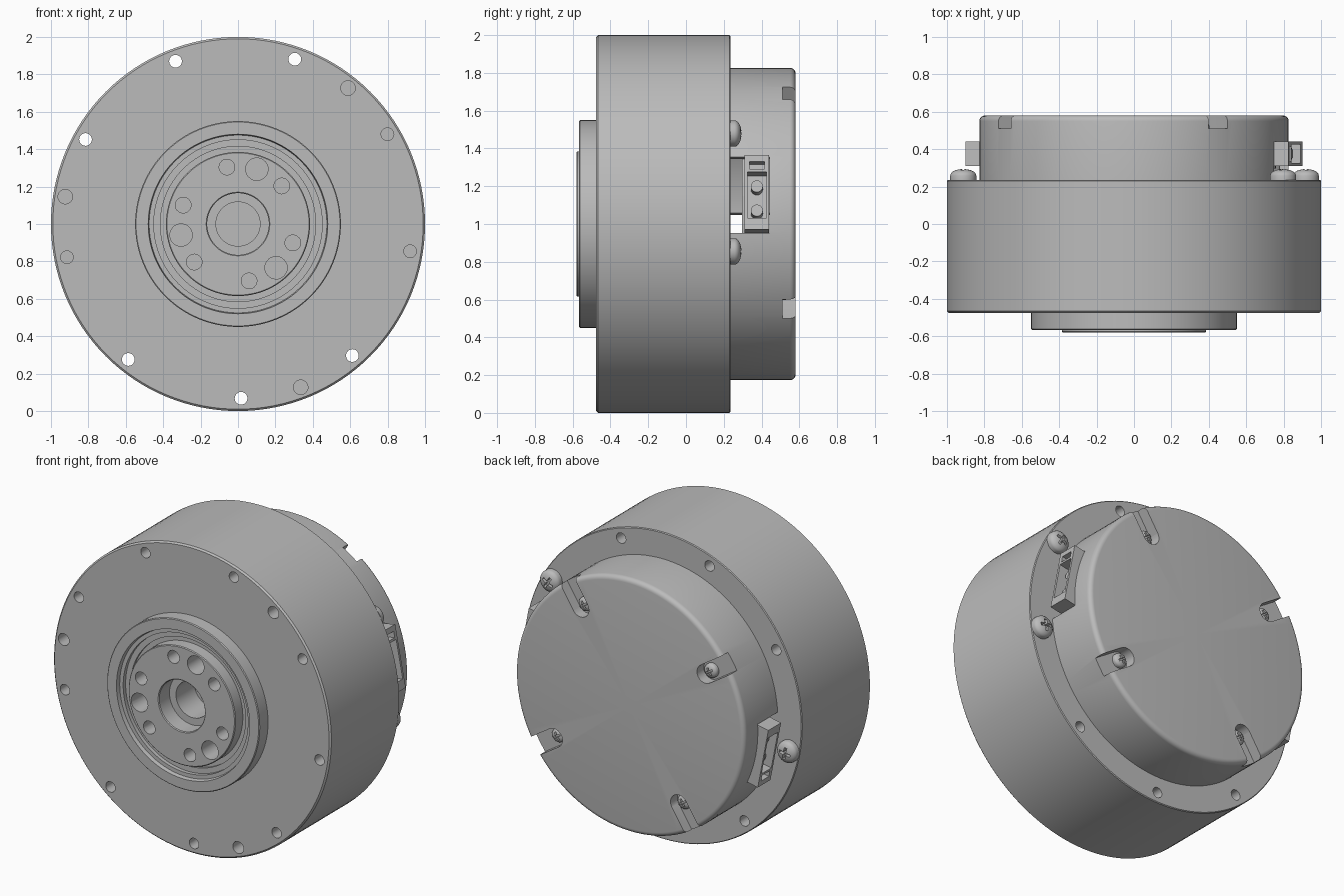
import bpy, bmesh
from math import radians, pi, sin, cos
from mathutils import Matrix, Vector

if "Cube" in bpy.data.objects:
    bpy.data.objects.remove(bpy.data.objects["Cube"])

metal = bpy.data.materials.new("light grey metal")
metal.use_nodes = True
grey = (0.5, 0.5, 0.5, 1)
metal.diffuse_color = grey
metal.node_tree.nodes["Principled BSDF"].inputs["Base Color"].default_value = grey


def frame(deg):
    """Local frame on the motor axis: x radial, y axial, z tangential."""
    return Matrix.Translation((0, 0, 1)) @ Matrix.Rotation(-radians(deg), 4, 'Y')


def box(bm, m, lo, hi):
    lo, hi = Vector(lo), Vector(hi)
    scale = Matrix.Diagonal((*(hi - lo), 1))
    bmesh.ops.create_cube(bm, size=1, matrix=m @ Matrix.Translation((lo + hi) / 2) @ scale)


def cyl(bm, m, r, y0, y1, radial, seg=24):
    """Cylinder along the motor axis at a radial distance."""
    place = Matrix.Translation((radial, (y0 + y1) / 2, 0)) @ Matrix.Rotation(pi / 2, 4, 'X')
    bmesh.ops.create_cone(bm, cap_ends=True, segments=seg, radius1=r, radius2=r,
                          depth=y1 - y0, matrix=m @ place)


def lathe(bm, m, profile, closed=False, steps=128):
    """Spin an (r, y) profile round the local y axis."""
    vs = [bm.verts.new((r, y, 0)) for r, y in profile]
    es = [bm.edges.new(p) for p in zip(vs, vs[1:])]
    if closed:
        es.append(bm.edges.new((vs[-1], vs[0])))
    bmesh.ops.spin(bm, geom=vs + es, cent=(0, 0, 0), axis=(0, 1, 0),
                   angle=2 * pi, steps=steps, use_merge=True)
    bmesh.ops.remove_doubles(bm, verts=bm.verts, dist=1e-5)
    bm.transform(m)


def finish(bm, name):
    bmesh.ops.recalc_face_normals(bm, faces=bm.faces)
    mesh = bpy.data.meshes.new(name)
    bm.to_mesh(mesh)
    bm.free()
    mesh.materials.append(metal)
    ob = bpy.data.objects.new(name, mesh)
    bpy.context.collection.objects.link(ob)
    return ob


def smooth(ob):
    bpy.ops.object.select_all(action='DESELECT')
    ob.select_set(True)
    bpy.context.view_layer.objects.active = ob
    bpy.ops.object.shade_smooth_by_angle(angle=radians(30))


def cut(ob, bm):
    """Subtract the cutter mesh, then discard it."""
    cutter = finish(bm, "cutter")
    cutter.hide_render = True
    mod = ob.modifiers.new("cut", 'BOOLEAN')
    mod.operation, mod.solver, mod.use_self = 'DIFFERENCE', 'EXACT', True
    mod.object = cutter
    bpy.context.view_layer.update()
    mesh = bpy.data.meshes.new_from_object(ob.evaluated_get(bpy.context.evaluated_depsgraph_get()))
    ob.modifiers.clear()
    ob.data = mesh
    bpy.data.objects.remove(cutter)


def screw(name, m, radial, y0, r, h):
    """Domed screw head with a cross recess."""
    bm = bmesh.new()
    dome = [(r * cos(t * pi / 10), y0 + h * (0.4 + 0.6 * sin(t * pi / 10))) for t in range(5)]
    lathe(bm, m @ Matrix.Translation((radial, 0, 0)),
          [(0, y0), (r, y0)] + dome + [(0, y0 + h)], steps=32)
    ob = finish(bm, name)
    bm = bmesh.new()
    a, b = r * 0.55, r * 0.13
    for dx, dz in ((a, b), (b, a)):
        box(bm, m, (radial - dx, y0 + h * 0.5, -dz), (radial + dx, y0 + h * 2, dz))
    cut(ob, bm)
    smooth(ob)


# Main body with stepped flange, groove, output hub and centre bore
bm = bmesh.new()
lathe(bm, frame(0), [
    (0, -.28), (.118, -.28), (.118, -.47), (.165, -.47), (.165, -.575), (.17, -.58),
    (.38, -.58), (.385, -.575), (.385, -.5), (.415, -.5), (.415, -.515), (.45, -.515),
    (.45, -.54), (.475, -.54), (.48, -.566), (.545, -.566), (.55, -.561), (.55, -.476),
    (.99, -.476), (1, -.466), (1, .23), (.995, .235), (0, .235)])
body = finish(bm, "main_body")
bm = bmesh.new()
for i in range(9):                      # rim through holes
    cyl(bm, frame(31 + 40 * i), .034, -.7, .5, .932)
for i in range(3):
    cyl(bm, frame(51 + 120 * i), .039, -.7, -.33, .935)    # blind rim holes
    cyl(bm, frame(71 + 120 * i), .06, -.7, -.44, .31)      # dowel holes
    for off in (-30, 30):                                  # output bolt holes
        cyl(bm, frame(71 + 120 * i + off), .042, -.7, -.42, .31)
cut(body, bm)
smooth(body)

# Hollow rear cover with a rounded rim
bm = bmesh.new()
rim = [(.797 + .03 * sin(t * pi / 10), .55 + .03 * cos(t * pi / 10)) for t in range(6)]
lathe(bm, frame(0), [(0, .58)] + rim + [(.827, .235), (.78, .235), (.78, .47), (0, .47)])
cover = finish(bm, "rear_cover")
bm = bmesh.new()
for i in range(4):                      # screw slots
    m = frame(57 + 90 * i)
    box(bm, m, (.65, .51, -.06), (.95, .7, .06))
    cyl(bm, m, .06, .51, .7, .65)
for a in (11, 191):                     # connector windows
    box(bm, frame(a), (.6, .2, -.205), (1, .441, .205))
cut(cover, bm)
smooth(cover)

# Circuit board inside the cover
bm = bmesh.new()
cyl(bm, frame(0), .76, .297, .31, 0, 64)
finish(bm, "circuit_board")

# Connectors, open outward, with pins
for side, a in (("left", 11), ("right", 191)):
    m = frame(a)
    bm = bmesh.new()
    box(bm, m, (.68, .309, -.2), (.88, .44, .2))
    housing = finish(bm, side + "_connector")
    bm = bmesh.new()
    box(bm, m, (.76, .325, -.14), (1, .425, .11))
    box(bm, m, (.8, .335, .125), (1, .415, .165))
    cut(housing, bm)
    bm = bmesh.new()
    for z in (-.09, .04):
        turn = Matrix.Translation((0, .375, z)) @ Matrix.Rotation(-pi / 2, 4, 'Z')
        cyl(bm, m @ turn, .032, .75, .84, 0, 16)
    smooth(finish(bm, side + "_connector_pins"))

# Rim screws and cover screws
for n, a in enumerate((31, 191, 351)):
    screw(f"rim_screw_{n + 1}", frame(a), .93, .234, .07, .06)
for n in range(4):
    screw(f"cover_screw_{n + 1}", frame(57 + 90 * n), .655, .509, .046, .04)
